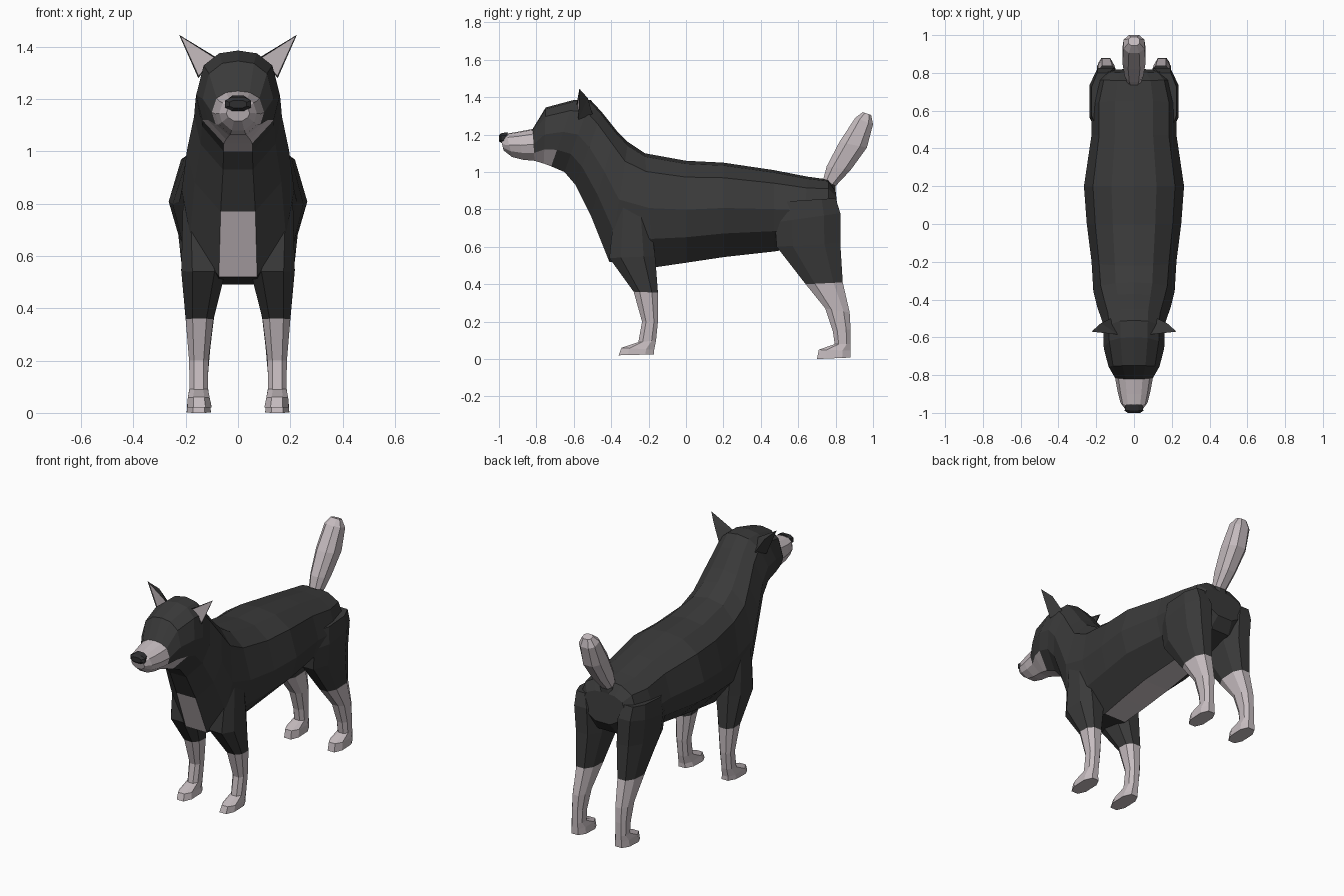
import bpy, bmesh

if "Cube" in bpy.data.objects:
    bpy.data.objects.remove(bpy.data.objects["Cube"])


def material(name, rgb):
    m = bpy.data.materials.new(name)
    m.diffuse_color = (*rgb, 1)
    m.use_nodes = True
    m.node_tree.nodes["Principled BSDF"].inputs["Base Color"].default_value = m.diffuse_color
    return m


DARK, LIGHT, BLACK = 0, 1, 2
MATS = [material("dark_fur", (0.042, 0.042, 0.042)),
        material("pale_fur", (0.56, 0.50, 0.52)),
        material("nose_black", (0.028, 0.028, 0.03))]


def finish(bm, name):
    bmesh.ops.recalc_face_normals(bm, faces=bm.faces[:])
    me = bpy.data.meshes.new(name)
    bm.to_mesh(me)
    bm.free()
    for m in MATS:
        me.materials.append(m)
    ob = bpy.data.objects.new(name, me)
    bpy.context.collection.objects.link(ob)
    return ob


def loft(name, rings, profile, colour):
    """Rings are (ya, za, yb, zb, x_centre, half_width); profile is (across, a_to_b).
    colour(segment, strip) picks the material of each face."""
    bm = bmesh.new()
    loops = [[bm.verts.new((xc + u * w, ya + (yb - ya) * t, za + (zb - za) * t))
              for u, t in profile] for ya, za, yb, zb, xc, w in rings]
    n = len(profile)
    for i in range(len(loops) - 1):
        for j in range(n):
            k = (j + 1) % n
            f = bm.faces.new((loops[i][j], loops[i][k], loops[i + 1][k], loops[i + 1][j]))
            f.material_index = colour(i, j)
    bm.faces.new(loops[0]).material_index = colour(0, 0)
    bm.faces.new(loops[-1]).material_index = colour(len(loops) - 2, 0)
    return finish(bm, name)


# Body, neck, head and muzzle: one loft from rump to snout, flat underneath
half = [(.45, .03), (.82, .16), (1, .48), (.85, .75), (.34, 1)]
BODY = [(0, 0)] + half + [(-u, t) for u, t in reversed(half)]
body_rings = [
    (.80, .90, .82, .72, 0, .15),
    (.76, .96, .77, .65, 0, .195),
    (.65, .975, .62, .60, 0, .225),
    (.47, 1.01, .47, .575, 0, .225),
    (.20, 1.05, .20, .545, 0, .265),
    (0, 1.06, 0, .515, 0, .25),
    (-.22, 1.10, -.17, .49, 0, .225),
    (-.31, 1.16, -.41, .52, 0, .215),
    (-.37, 1.22, -.51, .77, 0, .195),
    (-.45, 1.32, -.59, .93, 0, .168),
    (-.51, 1.385, -.65, 1.0, 0, .162),
    (-.60, 1.385, -.72, 1.03, 0, .160),
    (-.75, 1.345, -.76, 1.045, 0, .135),
    (-.82, 1.23, -.81, 1.06, 0, .10),
    (-.90, 1.215, -.87, 1.065, 0, .087),
    (-.96, 1.205, -.93, 1.08, 0, .072),
    (-.99, 1.175, -.975, 1.115, 0, .045),
]


def body_colour(seg, strip):
    if seg >= 13:                                  # muzzle
        return LIGHT
    if seg in (11, 12) and strip in (4, 5, 6):     # jaw
        return LIGHT
    if strip == 5 and seg in (3, 4, 5, 7, 10):     # belly, chest, throat
        return LIGHT
    return DARK


loft("body_and_head", body_rings, BODY, body_colour)

# Eight-sided limb section
LIMB = [(-.5, 0), (.5, 0), (1, .25), (1, .75), (.5, 1), (-.5, 1), (-1, .75), (-1, .25)]

# Nose
loft("nose", [(-.955, 1.213, -.955, 1.15, 0, .042),
              (-.988, 1.207, -.988, 1.155, 0, .05),
              (-1.0, 1.195, -1.0, 1.165, 0, .033)], LIMB, lambda s, j: BLACK)

# Tail: dark root, pale brush
loft("tail", [(.74, .93, .80, .88, 0, .05),
              (.735, .965, .80, .925, 0, .038),
              (.752, 1.03, .88, 1.01, 0, .05),
              (.82, 1.16, .967, 1.13, 0, .062),
              (.905, 1.29, 1.0, 1.255, 0, .055),
              (.945, 1.32, .99, 1.305, 0, .03)], LIMB,
     lambda s, j: DARK if s == 0 else LIGHT)

# Legs: (y front, z front, y back, z back, x centre, half width)
front_leg = [(-.38, .82, -.20, .82, .155, .055),
             (-.41, .54, -.165, .55, .132, .085),
             (-.28, .36, -.15, .355, .147, .053),
             (-.235, .20, -.15, .20, .150, .037),
             (-.255, .09, -.16, .10, .150, .035),
             (-.345, .06, -.17, .05, .150, .042),
             (-.36, .02, -.17, .025, .147, .046)]
hind_leg = [(.50, .84, .80, .86, .165, .06),
            (.475, .73, .825, .78, .150, .085),
            (.485, .60, .825, .62, .140, .08),
            (.64, .40, .838, .41, .142, .055),
            (.745, .27, .875, .25, .147, .042),
            (.785, .15, .88, .16, .150, .036),
            (.795, .08, .88, .08, .150, .036),
            (.71, .05, .88, .045, .150, .043),
            (.70, 0, .88, .008, .150, .046)]


def ear(name, s):
    """Thin four-cornered ear with a pale front panel."""
    bm = bmesh.new()
    inner, outer, back, tip = [bm.verts.new((s * x, y, z)) for x, y, z in
                               ((.085, -.585, 1.36), (.152, -.575, 1.28),
                                (.125, -.50, 1.31), (.225, -.57, 1.445))]
    shoulder = bm.verts.new((s * .175, -.525, 1.395))
    front = bm.faces.new((inner, outer, tip))
    for vs in ((inner, tip, shoulder), (inner, shoulder, back), (outer, back, shoulder),
               (outer, shoulder, tip), (inner, back, outer)):
        bm.faces.new(vs)
    bmesh.ops.recalc_face_normals(bm, faces=bm.faces[:])
    bmesh.ops.inset_region(bm, faces=[front], thickness=.008, depth=-.004)
    front.material_index = LIGHT
    finish(bm, name)


for side, s in (("right", 1), ("left", -1)):
    for name, rings, split in (("front_leg", front_leg, 2), ("hind_leg", hind_leg, 3)):
        loft(f"{name}_{side}", [(*r[:4], s * r[4], r[5]) for r in rings], LIMB,
             lambda seg, j, split=split: LIGHT if seg >= split else DARK)
    ear(f"ear_{side}", s)
